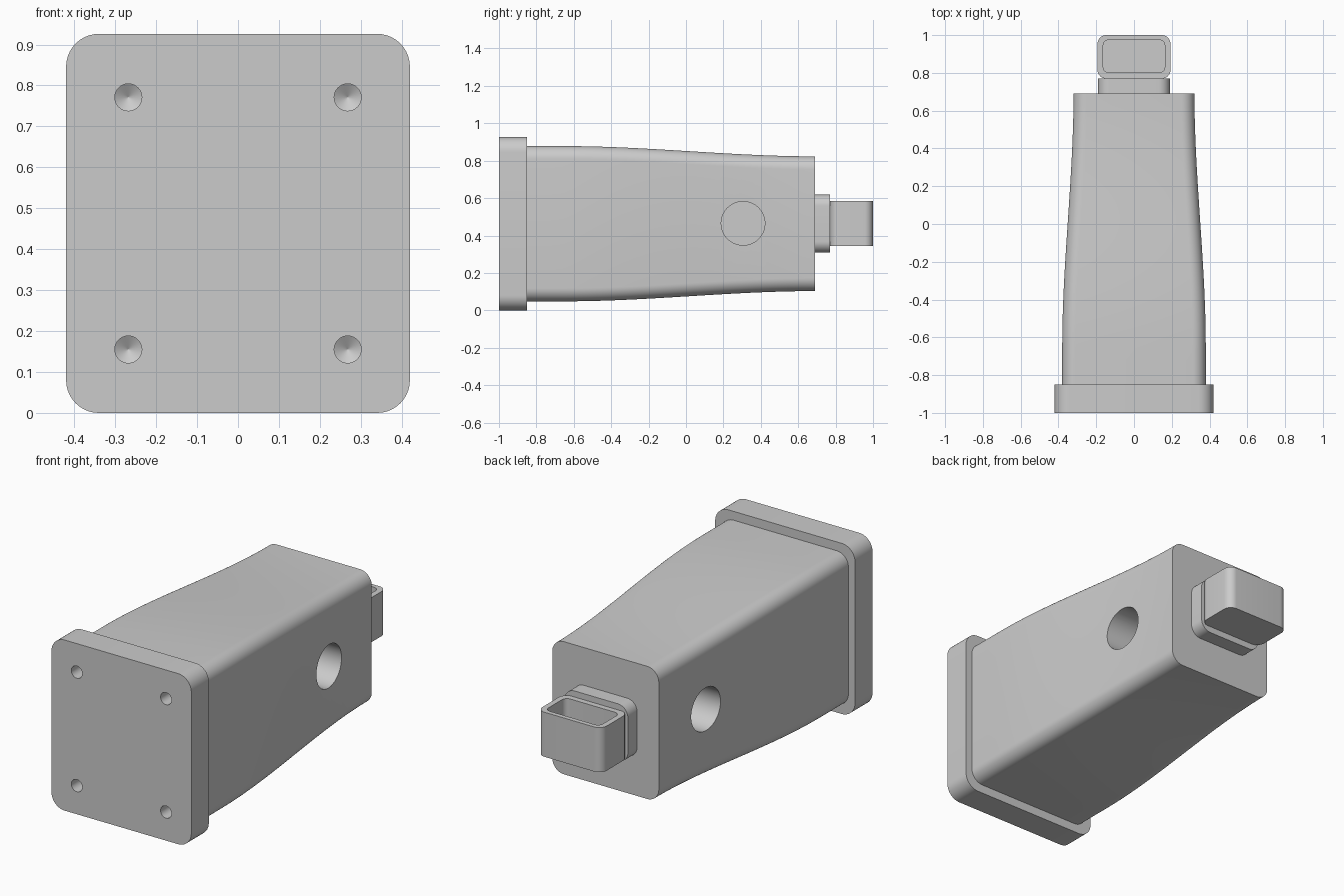
import bpy
import bmesh
import math

cube = bpy.data.objects.get("Cube")
if cube:
    bpy.data.objects.remove(cube, do_unlink=True)

MID = 0.463  # height of the long axis

grey = bpy.data.materials.new("plain grey")
grey.use_nodes = True
grey.diffuse_color = (0.6, 0.6, 0.6, 1)
grey.node_tree.nodes["Principled BSDF"].inputs["Base Color"].default_value = (0.6, 0.6, 0.6, 1)

# Ways to place a section (a, b) at distance t along an axis
PLACE = {
    "x": lambda a, b, t: (t, a, b),
    "y": lambda a, b, t: (a, t, b),
    "z": lambda a, b, t: (a, b, t),
}


def rounded_outline(half_a, half_b, radius, steps=10):
    points = []
    for corner, (sa, sb) in enumerate(((1, 1), (-1, 1), (-1, -1), (1, -1))):
        for i in range(steps + 1):
            angle = math.pi / 2 * (corner + i / steps)
            points.append((sa * (half_a - radius) + radius * math.cos(angle),
                           sb * (half_b - radius) + radius * math.sin(angle)))
    return points


def loft(name, axis, centre, sections):
    """Skin rounded sections (t, half_a, half_b, radius) along an axis."""
    bm = bmesh.new()
    rings = []
    for t, half_a, half_b, radius in sections:
        rings.append([bm.verts.new(PLACE[axis](centre[0] + a, centre[1] + b, t))
                      for a, b in rounded_outline(half_a, half_b, radius)])
    count = len(rings[0])
    for low, high in zip(rings, rings[1:]):
        for i in range(count):
            j = (i + 1) % count
            bm.faces.new((low[i], low[j], high[j], high[i]))
    bm.faces.new(rings[0])
    bm.faces.new(rings[-1])
    bmesh.ops.remove_doubles(bm, verts=bm.verts, dist=0.00001)
    bmesh.ops.recalc_face_normals(bm, faces=bm.faces)
    mesh = bpy.data.meshes.new(name)
    bm.to_mesh(mesh)
    bm.free()
    mesh.materials.append(grey)
    obj = bpy.data.objects.new(name, mesh)
    bpy.context.collection.objects.link(obj)
    return obj


def finish(obj, cutters=()):
    """Cut the holes, then smooth the rounded surfaces."""
    bpy.ops.object.select_all(action="DESELECT")
    obj.select_set(True)
    bpy.context.view_layer.objects.active = obj
    for cutter in cutters:
        cutter.hide_render = True
        cut = obj.modifiers.new("cut", "BOOLEAN")
        cut.operation = "DIFFERENCE"
        cut.solver = "EXACT"
        cut.object = cutter
        bpy.ops.object.modifier_apply(modifier=cut.name)
        bpy.data.objects.remove(cutter, do_unlink=True)
    bpy.ops.object.shade_smooth_by_angle(angle=math.radians(30))


# Mounting plate with four drilled holes ending in cone tips
plate = loft("mounting_plate", "y", (0, MID),
             [(-1, 0.42, MID, 0.08), (-0.85, 0.42, MID, 0.08)])
drills = []
for side in (-1, 1):
    for level in (-1, 1):
        r = 0.033
        drills.append(loft("drill_cutter", "y", (side * 0.268, MID + level * 0.308),
                           [(-1.05, r, r, r), (-0.9, r, r, r), (-0.88, 0.001, 0.001, 0.001)]))
finish(plate, drills)

# Tapered body, easing from the wide front to the narrow back
sections = []
STEPS = 24
for i in range(STEPS + 1):
    y = -0.85 + 1.54 * i / STEPS
    u = max(0, (y + 0.65) / 1.34)
    ease = u * u * (3 - 2 * u)
    sections.append((y, 0.38 - 0.06 * ease, 0.415 - 0.055 * ease, 0.07))
body = loft("tapered_body", "y", (0, MID), sections)

# Blind round hole in each side
holes = []
for side in (-1, 1):
    r = 0.117
    holes.append(loft("side_hole_cutter", "x", (0.305, MID + 0.002),
                      [(side * 0.14, r, r, r), (side * 0.5, r, r, r)]))
finish(body, holes)

# Neck flange behind the body
neck = loft("neck_flange", "y", (0, MID),
            [(0.69, 0.19, 0.155, 0.06), (0.77, 0.19, 0.155, 0.06)])
finish(neck)

# Open cup at the back with a rounded pocket
cup = loft("end_cup", "z", (0, 0.885),
           [(0.343, 0.193, 0.115, 0.045), (0.585, 0.193, 0.115, 0.045)])
pocket = loft("pocket_cutter", "z", (0, 0.888),
              [(0.375, 0.163, 0.087, 0.03), (0.65, 0.163, 0.087, 0.03)])
finish(cup, [pocket])
